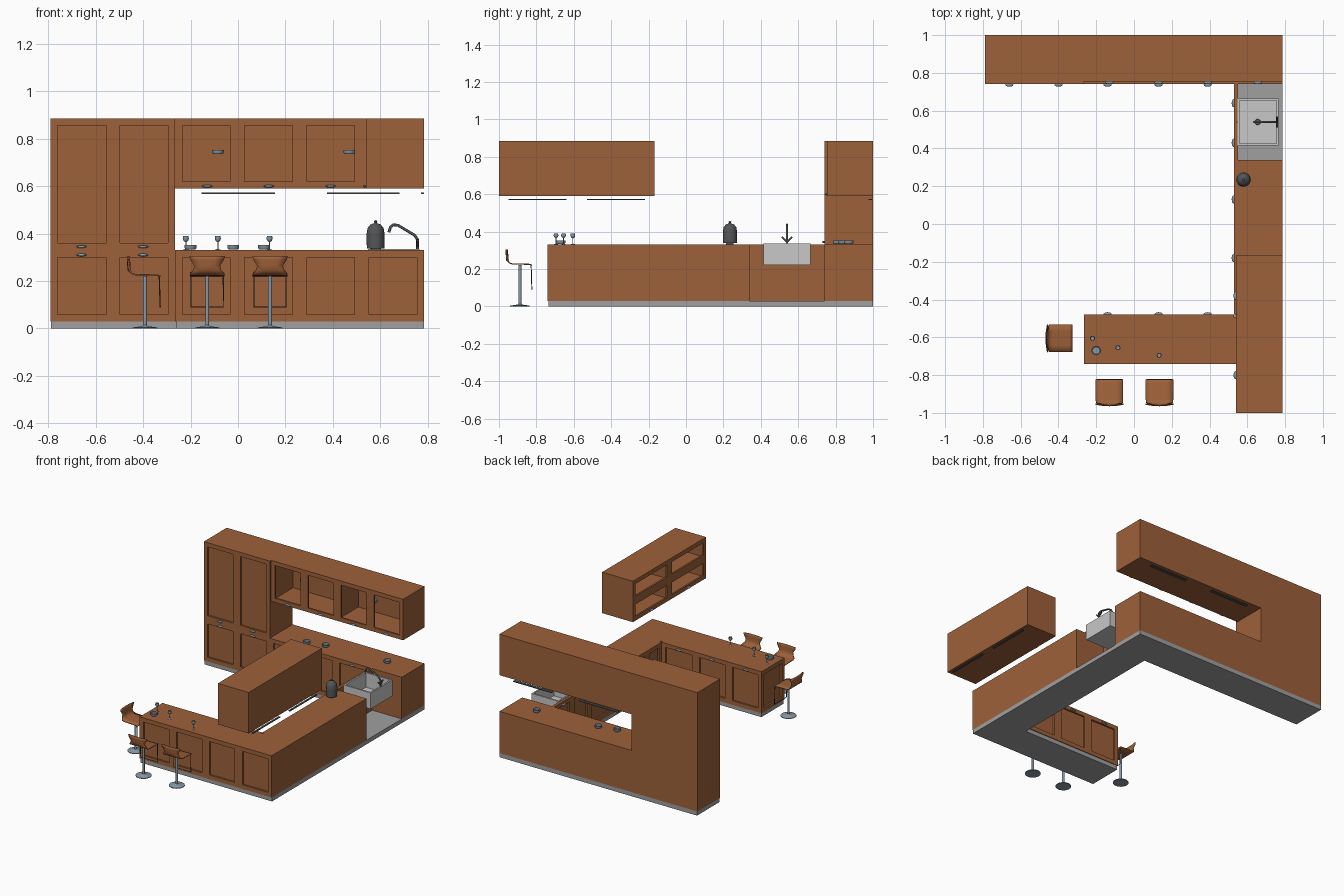
import bpy, bmesh, math
from mathutils import Matrix, Vector

if "Cube" in bpy.data.objects:
    bpy.data.objects.remove(bpy.data.objects["Cube"])

def mat(name, *c):
    m = bpy.data.materials.new(name)
    m.diffuse_color = (*c, 1)
    m.use_nodes = True
    m.node_tree.nodes["Principled BSDF"].inputs["Base Color"].default_value = m.diffuse_color
    return m

WOOD = mat("wood", 0.34, 0.12, 0.042)
PLINTH = mat("plinth_grey", 0.35, 0.35, 0.35)
SINK = mat("sink_light_grey", 0.58, 0.58, 0.58)
DARK = mat("dark_metal", 0.085, 0.09, 0.095)
STEEL = mat("blue_steel", 0.25, 0.32, 0.38)

def finish(name, bm, m, smooth=False):
    bmesh.ops.recalc_face_normals(bm, faces=bm.faces)
    me = bpy.data.meshes.new(name)
    bm.to_mesh(me)
    bm.free()
    me.materials.append(m)
    ob = bpy.data.objects.new(name, me)
    bpy.context.collection.objects.link(ob)
    if smooth:
        bpy.context.view_layer.objects.active = ob
        ob.select_set(True)
        bpy.ops.object.shade_smooth_by_angle(angle=math.radians(40))
        ob.select_set(False)
    return ob

def add_box(bm, x0, x1, y0, y1, z0, z1):
    M = Matrix.Translation(((x0 + x1) / 2, (y0 + y1) / 2, (z0 + z1) / 2))
    bmesh.ops.create_cube(bm, size=1, matrix=M @ Matrix.Diagonal((x1 - x0, y1 - y0, z1 - z0, 1)))

def boxes(name, m, *bs):
    bm = bmesh.new()
    for b in bs:
        add_box(bm, *b)
    return finish(name, bm, m)

def lathe(name, prof, loc, m, n=24):
    bm = bmesh.new()
    vs = [bm.verts.new((r, 0, z)) for r, z in prof]
    es = [bm.edges.new(p) for p in zip(vs, vs[1:])]
    bmesh.ops.spin(bm, geom=vs + es, axis=(0, 0, 1), cent=(0, 0, 0), angle=2 * math.pi, steps=n)
    bmesh.ops.remove_doubles(bm, verts=bm.verts, dist=1e-5)
    ob = finish(name, bm, m, True)
    ob.location = loc
    return ob

def wire(name, pts, r, m):
    cu = bpy.data.curves.new(name, 'CURVE')
    cu.dimensions = '3D'
    cu.bevel_depth = r
    cu.bevel_resolution = 2
    cu.use_fill_caps = True
    s = cu.splines.new('POLY')
    s.points.add(len(pts) - 1)
    for p, q in zip(s.points, pts):
        p.co = (*q, 1)
    cu.materials.append(m)
    ob = bpy.data.objects.new(name, cu)
    bpy.context.collection.objects.link(ob)
    return ob

T, W = 0.012, 0.03   # door thickness, frame width

def fronts(name, axis, sign, plane, cuts, z0, z1):
    """Row of framed doors; outer surface on plane, facing sign along axis."""
    bm = bmesh.new()
    d = sorted((plane, plane - sign * T))
    for a, b in zip(cuts, cuts[1:]):
        for u0, u1, v0, v1 in ((a, a + W, z0, z1), (b - W, b, z0, z1),
                               (a + W, b - W, z0, z0 + W), (a + W, b - W, z1 - W, z1)):
            if axis == 'y':
                add_box(bm, u0, u1, *d, v0, v1)
            else:
                add_box(bm, *d, u0, u1, v0, v1)
    return finish(name, bm, WOOD)

def pulls(name, axis, sign, plane, spots):
    """Small oval pulls sitting on a door plane."""
    bm = bmesh.new()
    for u, z in spots:
        s = (0.022, 0.01, 0.006) if axis == 'y' else (0.01, 0.022, 0.006)
        c = (u, plane, z) if axis == 'y' else (plane, u, z)
        bmesh.ops.create_uvsphere(bm, u_segments=12, v_segments=8, radius=1,
                                  matrix=Matrix.Translation(c) @ Matrix.Diagonal((*s, 1)))
    return finish(name, bm, STEEL, True)

# plinths
boxes("plinth", PLINTH, (-0.788, 0.785, 0.745, 1, 0, 0.03), (0.535, 0.785, -0.735, 0.745, 0, 0.03),
      (-0.26, 0.535, -0.735, -0.485, 0, 0.03))
# tall cupboards
boxes("tall_cupboard", WOOD, (-0.79, -0.265, 0.74 + T, 1, 0.03, 0.885))
tall = (-0.79, -0.5275, -0.265)
fronts("tall_lower_doors", 'y', -1, 0.74, tall, 0.03, 0.33)
fronts("tall_upper_doors", 'y', -1, 0.74, tall, 0.33, 0.885)
pulls("tall_pulls", 'y', -1, 0.737, [(x, z) for x in (-0.66, -0.4) for z in (0.31, 0.345)])
# back base run
row = (-0.265, -0.003, 0.26, 0.53)
boxes("back_base", WOOD, (-0.265, 0.53, 0.74 + T, 1, 0.03, 0.33), (0.53, 0.785, 0.74, 1, 0.03, 0.33))
fronts("back_base_doors", 'y', -1, 0.74, row, 0.03, 0.33)
pulls("back_base_pulls", 'y', -1, 0.737, [(x, 0.31) for x in (-0.14, 0.13, 0.39)])
# right base run
boxes("right_base", WOOD, (0.53 + T, 0.785, -0.74 + T, 0.34, 0.03, 0.33))
fronts("right_base_doors", 'x', -1, 0.53, (-0.48, -0.32, -0.025, 0.34), 0.03, 0.33)
pulls("right_base_pulls", 'x', -1, 0.527, [(-0.18, 0.31), (0.13, 0.31)])
# sink cupboard: doors only, open above and behind
boxes("sink_cupboard_panels", WOOD, (0.53 + T, 0.55, 0.34, 0.538, 0.03, 0.33),
      (0.53 + T, 0.55, 0.54, 0.74, 0.03, 0.33))
fronts("sink_doors", 'x', -1, 0.53, (0.34, 0.539, 0.74), 0.03, 0.33)
pulls("sink_pulls", 'x', -1, 0.527, [(0.43, 0.31), (0.64, 0.31)])
# peninsula
boxes("peninsula", WOOD, (-0.265 + T, 0.545, -0.74 + T, -0.48 - T, 0.03, 0.33))
fronts("peninsula_front_panels", 'y', -1, -0.74, (-0.265, -0.003, 0.26, 0.522, 0.785), 0.03, 0.33)
fronts("peninsula_back_doors", 'y', 1, -0.48, row, 0.03, 0.33)
fronts("peninsula_end_panel", 'x', -1, -0.265, (-0.74, -0.48), 0.03, 0.33)
pulls("peninsula_pulls", 'y', 1, -0.477, [(x, 0.31) for x in (-0.14, 0.13, 0.39)])

# back wall cupboards, open behind framed doors
Z0, Z1, S = 0.59, 0.885, 0.012
boxes("back_wall_cupboard", WOOD, (-0.265, 0.785, 1 - S, 1, Z0, Z1),
      (-0.265, 0.785, 0.755 + T, 1 - S, Z0, Z0 + S), (-0.265, 0.785, 0.755 + T, 1 - S, Z1 - S, Z1),
      *[(x, x + S, 0.755 + T, 1 - S, Z0 + S, Z1 - S) for x in (-0.265, 0.254, 0.785 - S)])
fronts("back_wall_doors", 'y', -1, 0.755, (-0.265, -0.003, 0.26, 0.522, 0.785), Z0, Z1)
pulls("back_wall_pulls", 'y', -1, 0.75, [(x, 0.6) for x in (-0.13, 0.13, 0.39, 0.655)])
# right wall cupboards
boxes("right_wall_cupboard", WOOD, (0.785 - S, 0.785, -1, -0.168, Z0, Z1),
      (0.54 + T, 0.785 - S, -1, -0.168, Z0, Z0 + S), (0.54 + T, 0.785 - S, -1, -0.168, Z1 - S, Z1),
      (0.54 + T, 0.785 - S, -1, -0.168, 0.732, 0.743),
      *[(0.54 + T, 0.785 - S, y, y + S, Z0 + S, Z1 - S) for y in (-1, -0.59, -0.168 - S)])
for nm, a, b in (("lower", Z0, 0.7375), ("upper", 0.7375, Z1)):
    fronts("right_wall_doors_" + nm, 'x', -1, 0.54, (-1, -0.584, -0.168), a, b)
pulls("right_wall_pulls", 'x', -1, 0.537, [(-0.8, 0.6), (-0.38, 0.6)])
# lamp strips under the wall cupboards
boxes("lamp_strips", DARK, (-0.153, 0.155, 0.975, 0.995, 0.568, 0.574), (0.375, 0.68, 0.975, 0.995, 0.568, 0.574),
      (0.772, 0.785, -0.95, -0.64, 0.568, 0.574), (0.772, 0.785, -0.53, -0.22, 0.568, 0.574))

# sink bowl: box with inset, sunken top
bm = bmesh.new()
add_box(bm, 0.548, 0.765, 0.415, 0.665, 0.22, 0.336)
bm.normal_update()
top = [f for f in bm.faces if f.normal.z > 0.9]
bmesh.ops.inset_region(bm, faces=top, thickness=0.016)
hole = bmesh.ops.extrude_face_region(bm, geom=top)["geom"]
bmesh.ops.delete(bm, geom=top, context='FACES')
hv = [v for v in hole if isinstance(v, bmesh.types.BMVert)]
bmesh.ops.translate(bm, verts=hv, vec=(0, 0, -0.105))
finish("sink_bowl", bm, SINK)
lathe("drain", [(0, 0.006), (0.014, 0.006), (0.016, 0), (0, 0)], (0.655, 0.54, 0.23), DARK)
# faucet
wire("faucet", [(0.757, 0.54, 0.335), (0.757, 0.54, 0.375), (0.745, 0.54, 0.393), (0.675, 0.54, 0.435),
                (0.655, 0.54, 0.437), (0.643, 0.54, 0.428), (0.636, 0.54, 0.405)], 0.006, DARK)
for s in (-1, 1):
    wire("tap_handle", [(0.757, 0.54, 0.345), (0.757, 0.54 + s * 0.027, 0.372)], 0.005, DARK)
# kettle
lathe("kettle", [(0, 0), (0.037, 0), (0.038, 0.06), (0.034, 0.085), (0.022, 0.1), (0.008, 0.105),
                 (0.005, 0.108), (0.008, 0.115), (0, 0.119)], (0.58, 0.235, 0.338), DARK)
boxes("kettle_stand", DARK, (0.56, 0.6, 0.215, 0.255, 0.33, 0.339))

# small dishes on the counters and in the wall cupboards
for x, y, z in ((-0.2, -0.67, 0.333), (-0.02, 0.81, 0.333), (0.11, 0.84, 0.333), (0.58, 0.87, 0.333),
                (-0.085, 0.87, 0.735), (0.47, 0.87, 0.735)):
    lathe("dish", [(0, 0), (0.02, 0), (0.025, 0.006), (0.025, 0.018), (0.021, 0.018), (0.019, 0.008), (0, 0.008)],
          (x, y, z), STEEL)
# stemmed glasses
for x, y in ((-0.22, -0.605), (-0.085, -0.655), (0.133, -0.695)):
    lathe("glass", [(0, 0), (0.011, 0), (0.011, 0.002), (0.002, 0.005), (0.002, 0.034), (0.009, 0.039),
                    (0.013, 0.048), (0.011, 0.06), (0.009, 0.06), (0.009, 0.045), (0, 0.042)], (x, y, 0.33), STEEL, 16)

# bar stools
def stool(x, y, ang):
    prof = [(-0.066, 0.305, 0.074), (-0.066, 0.29, 0.07), (-0.064, 0.265, 0.054), (-0.062, 0.245, 0.06),
            (-0.056, 0.232, 0.072), (-0.04, 0.227, 0.073), (0.05, 0.225, 0.073), (0.065, 0.22, 0.073)]
    bm = bmesh.new()
    rows = [[bm.verts.new((w * u, py - 0.008 * (1 - u * u) * (pz > 0.24), pz)) for u in (-1, -0.5, 0, 0.5, 1)]
            for py, pz, w in prof]
    for a, b in zip(rows, rows[1:]):
        for i in range(4):
            bm.faces.new((a[i], a[i + 1], b[i + 1], b[i]))
    seat = finish("stool_seat", bm, WOOD, True)
    sol = seat.modifiers.new("thickness", 'SOLIDIFY')
    sol.thickness = 0.006
    sol.offset = 0
    parts = [seat,
             lathe("stool_post", [(0, 0), (0.052, 0), (0.052, 0.004), (0.012, 0.01), (0.008, 0.014),
                                  (0.008, 0.222), (0, 0.222)], (0, 0, 0), STEEL),
             wire("stool_footrest", [(-0.068, 0.06, 0.22), (-0.068, 0.064, 0.09), (0.068, 0.064, 0.09),
                                     (0.068, 0.06, 0.22)], 0.0025, DARK)]
    for p in parts:
        p.location = (x, y, 0)
        p.rotation_euler.z = ang

stool(-0.13, -0.888, 0)
stool(0.135, -0.888, 0)
stool(-0.392, -0.605, -math.pi / 2)
